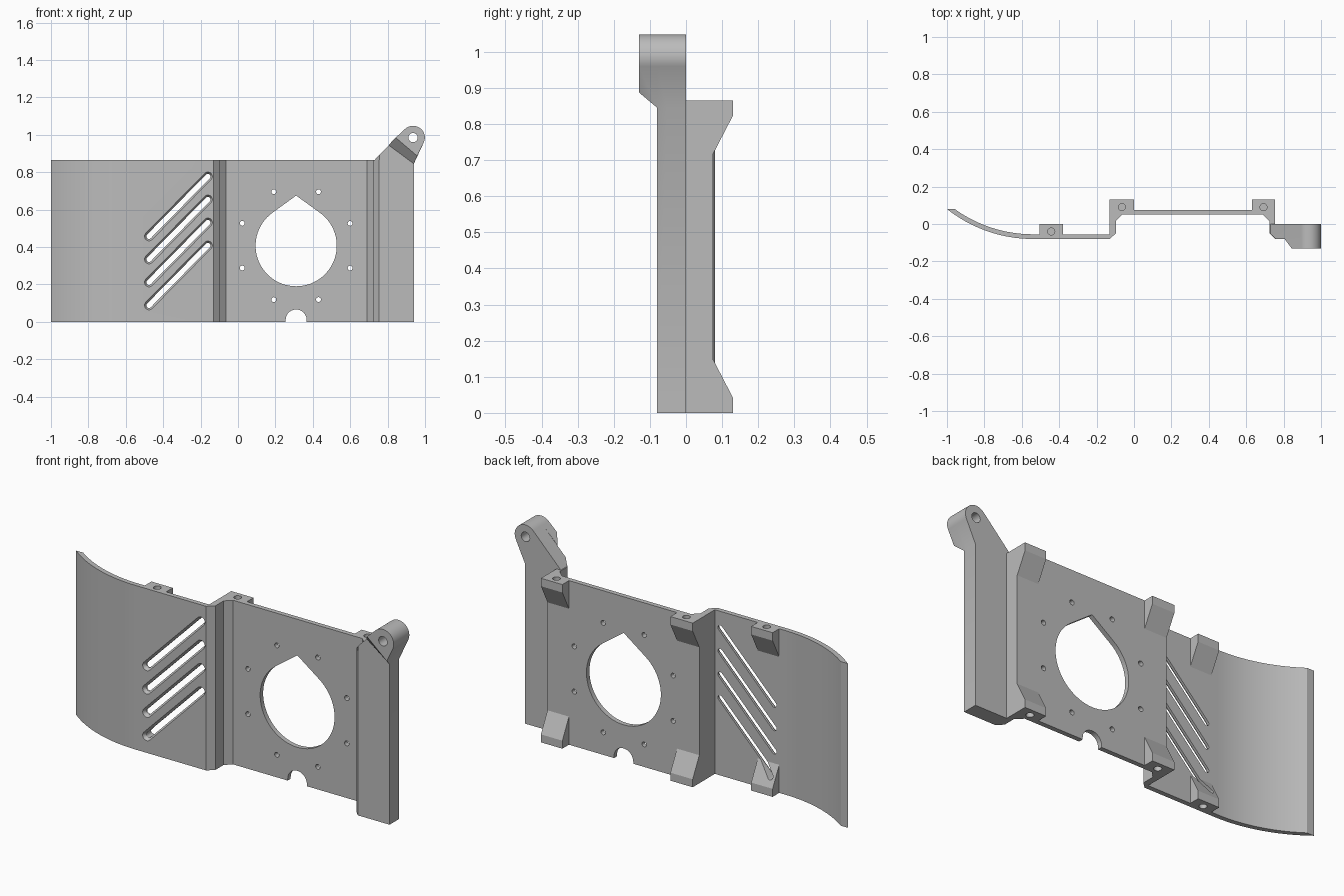
import bpy, bmesh
from math import sin, cos, pi, asin, acos, atan2

if "Cube" in bpy.data.objects:
    bpy.data.objects.remove(bpy.data.objects["Cube"])

grey = bpy.data.materials.new("plain grey")
grey.use_nodes = True
grey.diffuse_color = (0.5, 0.5, 0.5, 1)
grey.node_tree.nodes["Principled BSDF"].inputs["Base Color"].default_value = (0.5, 0.5, 0.5, 1)


def loft(name, sections):
    """Solid through matching closed sections, capped at both ends."""
    bm = bmesh.new()
    rings = [[bm.verts.new(p) for p in s] for s in sections]
    for a, b in zip(rings, rings[1:]):
        for i in range(len(a)):
            j = (i + 1) % len(a)
            bm.faces.new((a[i], a[j], b[j], b[i]))
    bm.faces.new(rings[0])
    bm.faces.new(rings[-1])
    bmesh.ops.recalc_face_normals(bm, faces=bm.faces)
    mesh = bpy.data.meshes.new(name)
    bm.to_mesh(mesh)
    bm.free()
    mesh.materials.append(grey)
    obj = bpy.data.objects.new(name, mesh)
    bpy.context.collection.objects.link(obj)
    return obj


def at_y(pts, y):
    return [(x, y, z) for x, z in pts]


def at_z(pts, z):
    return [(x, y, z) for x, y in pts]


def arc(cx, cy, r, start, end, n):
    return [(cx + r * cos(start + (end - start) * i / n),
             cy + r * sin(start + (end - start) * i / n)) for i in range(n + 1)]


def circle(cx, cy, r, n=24):
    return arc(cx, cy, r, 0, 2 * pi, n)[:-1]


def combine(target, tool, operation):
    mod = target.modifiers.new(tool.name, 'BOOLEAN')
    mod.operation, mod.solver, mod.object = operation, 'EXACT', tool
    bpy.context.view_layer.objects.active = target
    bpy.ops.object.modifier_apply(modifier=mod.name)
    bpy.data.objects.remove(tool)


H = 0.865

# Bent panel: curved wing, flat, raised centre and side column
R, CX, CY = 0.741, -0.54, 0.661
r = R - 0.025
down = 1.5 * pi
front = arc(CX, CY, R, down - acos((CY - 0.08) / R), down, 20)
back = arc(CX, CY, r, down, down - acos((CY - 0.08) / r), 20)
steps = [(-0.13, -0.08), (-0.097, -0.05), (-0.097, 0.018), (-0.063, 0.05),
         (0.69, 0.05), (0.725, 0.015), (0.725, -0.05), (0.755, -0.08),
         (0.94, -0.08), (0.94, 0), (0.755, 0), (0.755, 0.075),
         (-0.13, 0.075), (-0.13, -0.055)]
profile = front + steps + back
body = loft("bent_panel", [at_z(profile, 0), at_z(profile, H)])

# Hinge arm with a thicker, sloped-off head
EX, EZ, ER = 0.936, 0.985, 0.063
tip = arc(EX, EZ, ER, -0.42, 0.75 * pi, 20)


def arm_outline(left, right):
    return left + right + tip


foot_right = [(0.94, 0.845)]
wide = arm_outline([(0.73, 0.865), (0.73, 0.845)], foot_right)
narrow = arm_outline([(0.757, 0.894), (0.757, 0.845)], foot_right)
arm = loft("hinge_arm", [at_y(wide, 0), at_y(wide, -0.053), at_y(narrow, -0.08)])
low = arm_outline([(0.805, 0.945)], foot_right)
high = arm_outline([(0.843, 0.985)], [(0.958, 0.887)])
head = loft("hinge_head", [at_y(low, -0.08), at_y(high, -0.13)])
combine(arm, head, 'UNION')
combine(body, arm, 'UNION')

# Tapered screw lugs along the top and bottom edges
lugs = [(-0.13, 0, 0.075), (0.63, 0.755, 0.075), (-0.505, -0.38, -0.055)]
for x0, x1, y in lugs:
    for top in (False, True):
        side = [(y - 0.015, 0), (y + 0.055, 0), (y + 0.055, 0.042), (y, 0.148), (y - 0.015, 0.148)]
        if top:
            side = [(a, H - b) for a, b in side]
        lug = loft("screw_lug", [[(x, a, b) for a, b in side] for x in (x0, x1)])
        combine(body, lug, 'UNION')

# Blind screw holes in the lugs
for x0, x1, y in lugs:
    for z0, z1 in ((-0.02, 0.08), (H - 0.08, H + 0.02)):
        ring = circle((x0 + x1) / 2, y + 0.015, 0.019, 20)
        combine(body, loft("screw_hole", [at_z(ring, z0), at_z(ring, z1)]), 'DIFFERENCE')


def cut_through(name, outline):
    combine(body, loft(name, [at_y(outline, -0.3), at_y(outline, 0.3)]), 'DIFFERENCE')


# Teardrop opening, bolt circle, bottom notch and hinge bore
OX, OZ, OR, PEAK = 0.311, 0.407, 0.217, 0.268
tangent = acos(OR / PEAK)
cut_through("teardrop", arc(OX, OZ, OR, pi / 2 + tangent, 2.5 * pi - tangent, 56) + [(OX, OZ + PEAK)])
for i in range(8):
    a = (i + 0.5) * pi / 4
    cut_through("bolt_hole", circle(OX + 0.312 * cos(a), OZ + 0.312 * sin(a), 0.013, 16))
cut_through("notch", arc(OX, 0.01, 0.056, 0, pi, 20) + [(OX - 0.056, -0.05), (OX + 0.056, -0.05)])
cut_through("hinge_bore", circle(EX, EZ, 0.025))


# Slanted vent slots, narrowing towards the back
def slot(z, w):
    t = atan2(0.32, 0.315)
    return (arc(-0.476, z, w, t + pi / 2, t + 1.5 * pi, 10)
            + arc(-0.161, z + 0.32, w, t - pi / 2, t + pi / 2, 10))


for i in range(4):
    z = 0.088 + 0.123 * i
    vent = loft("vent_slot", [at_y(slot(z, w), y)
                              for w, y in ((0.024, -0.1), (0.024, -0.08), (0.014, -0.065), (0.014, 0.04))])
    combine(body, vent, 'DIFFERENCE')

bpy.ops.object.select_all(action='DESELECT')
body.select_set(True)
bpy.context.view_layer.objects.active = body
bpy.ops.object.shade_smooth_by_angle(angle=0.45)
